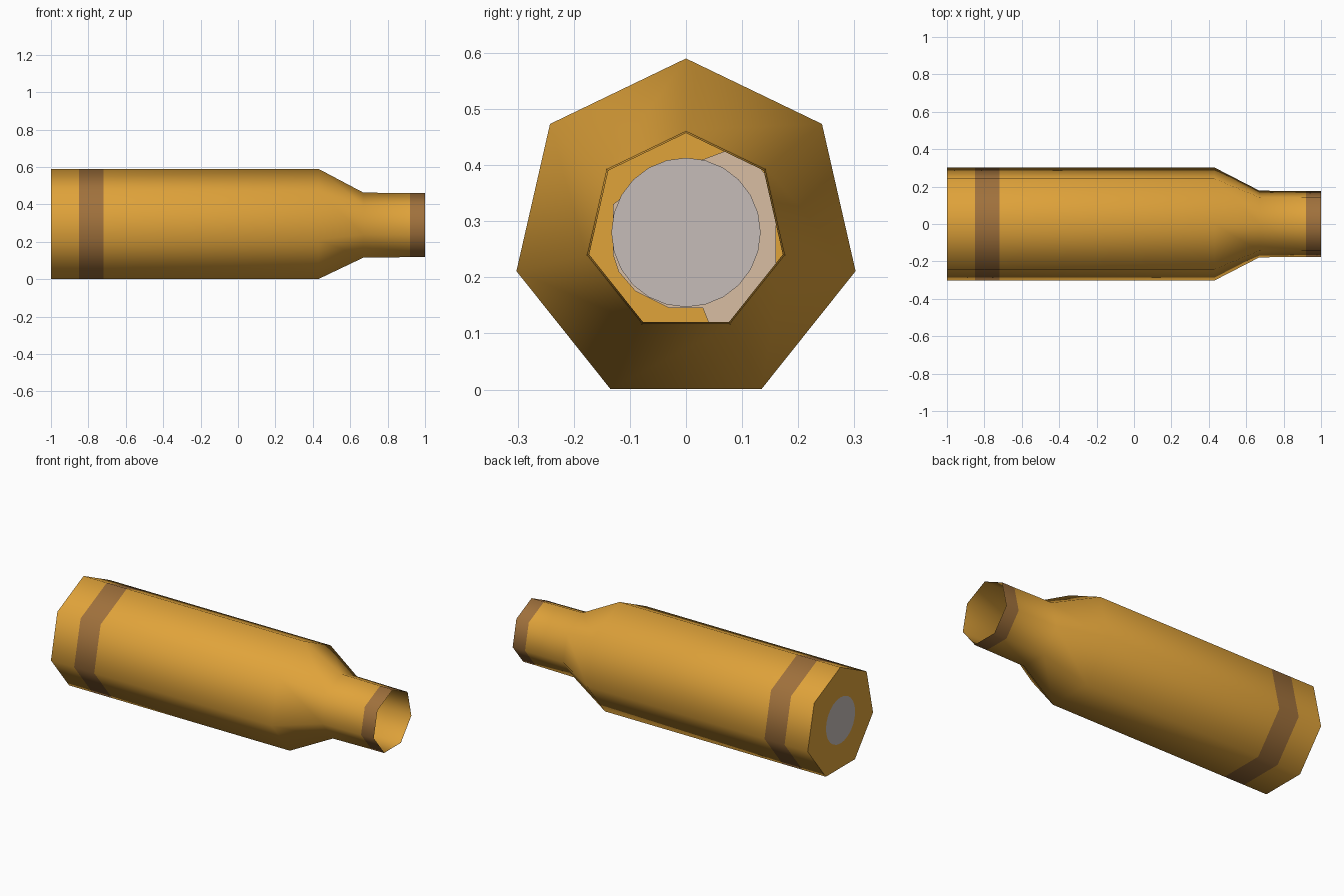
import bpy, math

if "Cube" in bpy.data.objects:
    bpy.data.objects.remove(bpy.data.objects["Cube"])

CZ = 0.28      # height of the long axis
SIDES = 7


def lin(c):
    c /= 255
    return c / 12.92 if c <= 0.04045 else ((c + 0.055) / 1.055) ** 2.4


def material(name, r, g, b):
    m = bpy.data.materials.new(name)
    m.diffuse_color = (lin(r), lin(g), lin(b), 1)
    m.use_nodes = True
    m.node_tree.nodes["Principled BSDF"].inputs["Base Color"].default_value = m.diffuse_color
    return m


GOLD = material("brass gold", 224, 163, 58)
BROWN = material("band brown", 160, 113, 60)
GREY = material("metal grey", 198, 188, 185)
TAN = material("pale tan", 216, 190, 162)


def ring(x, r, n=SIDES, cz=CZ):
    return [(x, r * math.cos(math.pi / 2 + math.tau * k / n),
             cz + r * math.sin(math.pi / 2 + math.tau * k / n)) for k in range(n)]


def make(name, verts, faces, mats, smooth=False):
    me = bpy.data.meshes.new(name)
    me.from_pydata(verts, [], faces)
    ob = bpy.data.objects.new(name, me)
    bpy.context.collection.objects.link(ob)
    for m in mats:
        me.materials.append(m)
    if smooth:
        bpy.ops.object.select_all(action='DESELECT')
        ob.select_set(True)
        bpy.context.view_layer.objects.active = ob
        bpy.ops.object.shade_smooth_by_angle(angle=math.radians(65))
    return ob


def tube(name, profile, mats, inward=False):
    """Seven-sided open tube through (x, radius) stations."""
    verts = [v for x, r in profile for v in ring(x, r)]
    faces = []
    for i in range(len(profile) - 1):
        for k in range(SIDES):
            a, b = i * SIDES + k, i * SIDES + (k + 1) % SIDES
            f = (a, b, b + SIDES, a + SIDES)
            faces.append(f if inward else f[::-1])
    # outward winding: k runs counter-clockwise seen from +x
    faces = [f[::-1] for f in faces]
    return make(name, verts, faces, mats, True)


def plate(name, points, mat, face_right):
    """Flat plate across the axis, looking to +x or -x."""
    order = list(range(len(points)))
    return make(name, points, [order if face_right else order[::-1]], [mat])


# outer casing: body, shoulder, neck, with two painted bands
casing = tube("casing", [(-1, .31), (-.85, .31), (-.72, .31), (.43, .31),
                         (.67, .183), (.92, .18), (1, .18)], [GOLD, BROWN])
for p in casing.data.polygons:
    if -.85 < p.center.x < -.72 or p.center.x > .92:
        p.material_index = 1

# inner lining, seen through the open mouth
tube("lining", [(-.996, .307), (.43, .307), (.67, .180), (1, .177)], [GOLD], inward=True)

# closed base with a round cap on its outside
plate("base", ring(-1, .31), GOLD, False)
plate("base_cap", ring(-1.001, .135, 24), GREY, False)

# floor of the casing with its worn patches
plate("floor", ring(-.996, .307), GOLD, True)
patch = [(-.13, .24), (-.12, .21), (-.09, .175), (-.03, .145), (.03, .145), (.04, .12),
         (.08, .12), (.16, .22), (.16, .36), (.12, .41), (.07, .425), (.03, .41), (-.05, .39), (-.13, .33)]
plate("floor_patch", [(-.993, y, z) for y, z in patch], TAN, True)
plate("floor_disc", ring(-.99, .133, 24), GREY, True)
